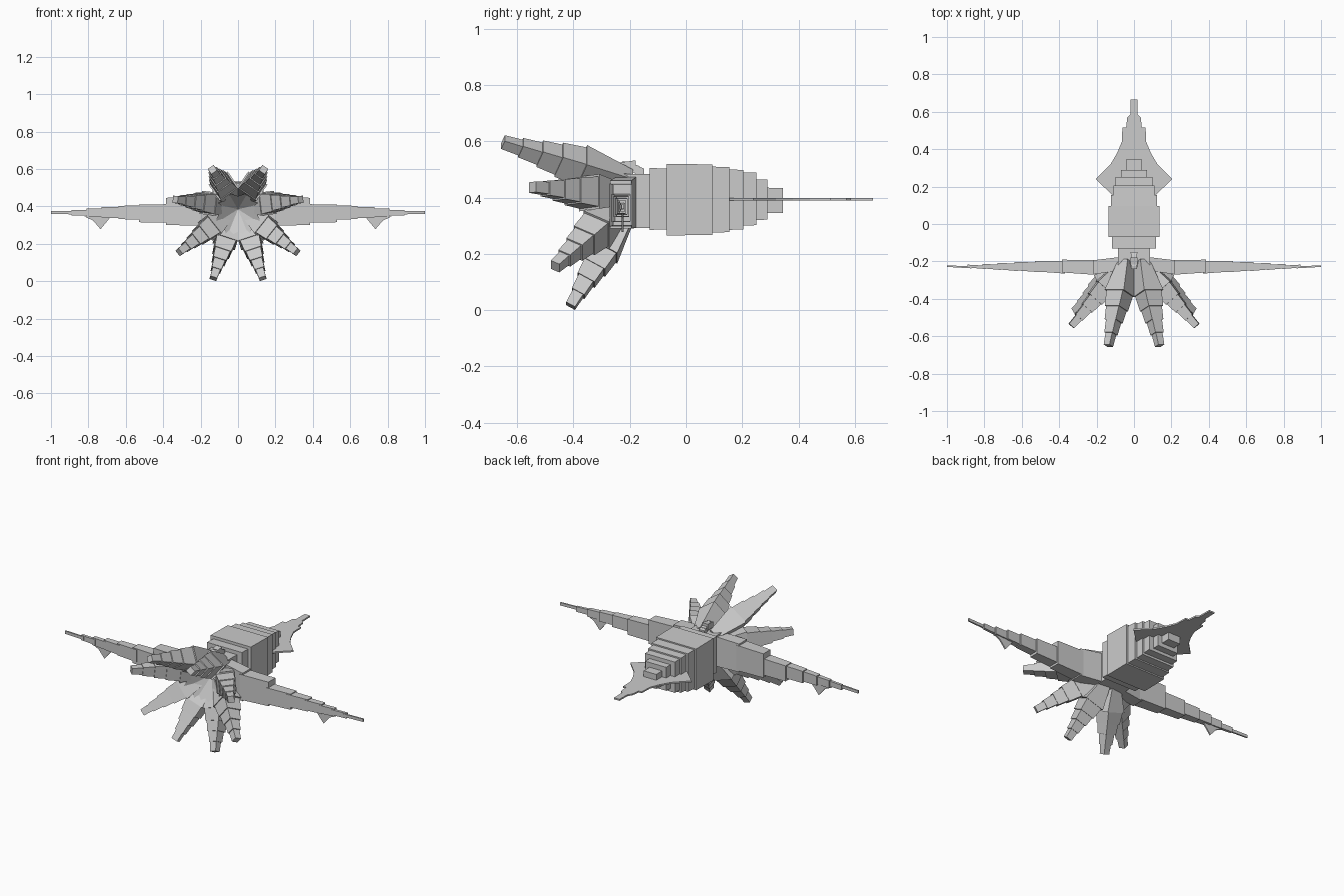
import bpy, bmesh
from mathutils import Vector, Matrix

if "Cube" in bpy.data.objects:
    bpy.data.objects.remove(bpy.data.objects["Cube"], do_unlink=True)

grey = bpy.data.materials.new("plain_grey")
grey.use_nodes = True
grey.diffuse_color = (0.6, 0.6, 0.6, 1)
grey.node_tree.nodes["Principled BSDF"].inputs["Base Color"].default_value = (0.6, 0.6, 0.6, 1)


def finish(name, bm):
    bmesh.ops.recalc_face_normals(bm, faces=bm.faces[:])
    mesh = bpy.data.meshes.new(name)
    bm.to_mesh(mesh)
    bm.free()
    mesh.materials.append(grey)
    ob = bpy.data.objects.new(name, mesh)
    bpy.context.collection.objects.link(ob)
    return ob


def frustum(bm, a, b, side, up, size_a, size_b):
    """Tapered block from a to b; sizes are (side, up) half extents."""
    rings = []
    for p, (w, h) in ((a, size_a), (b, size_b)):
        rings.append([bm.verts.new(p + side * (w * i) + up * (h * j))
                      for i, j in ((-1, -1), (1, -1), (1, 1), (-1, 1))])
    r, s = rings
    bm.faces.new(r)
    bm.faces.new(s[::-1])
    for k in range(4):
        n = (k + 1) % 4
        bm.faces.new((r[k], s[k], s[n], r[n]))


def plate(name, outline, to_point, offset):
    """Thin flat piece from a 2D outline."""
    bm = bmesh.new()
    face = bm.faces.new([bm.verts.new(to_point(*p)) for p in outline])
    ext = bmesh.ops.extrude_face_region(bm, geom=[face])
    bmesh.ops.translate(bm, vec=offset,
                        verts=[v for v in ext["geom"] if isinstance(v, bmesh.types.BMVert)])
    return finish(name, bm)


X, Y, Z = Vector((1, 0, 0)), Vector((0, 1, 0)), Vector((0, 0, 1))

# Stepped body: y start, y end, half width, bottom z, top z
body = [(-0.24, -0.12, 0.085, 0.29, 0.485), (-0.13, -0.065, 0.117, 0.285, 0.505),
        (-0.07, 0.095, 0.135, 0.265, 0.52), (0.09, 0.155, 0.122, 0.275, 0.51),
        (0.15, 0.205, 0.11, 0.285, 0.50), (0.2, 0.25, 0.10, 0.30, 0.49),
        (0.24, 0.29, 0.07, 0.32, 0.465), (0.28, 0.345, 0.042, 0.345, 0.435)]
bm = bmesh.new()
for y0, y1, w, z0, z1 in body:
    mid, h = (z0 + z1) / 2, (z1 - z0) / 2
    frustum(bm, Vector((0, y0, mid)), Vector((0, y1, mid)), X, Z, (w, h), (w, h * 0.98))
finish("body", bm)

# Flat tail fin
half = [(0.11, 0.15), (0.205, 0.24), (0.125, 0.32), (0.09, 0.38), (0.065, 0.44), (0.062, 0.515),
        (0.042, 0.515), (0.036, 0.57), (0.02, 0.585), (0.018, 0.665)]
plate("tail_fin", half + [(-x, y) for x, y in reversed(half)],
      lambda x, y: Vector((x, y, 0.39)), Z * 0.009)

# Small crest on top of the head
bm = bmesh.new()
for a, b, s in (((0, -0.15, 0.485), (0, -0.2, 0.51), 0.018),
                ((0, -0.18, 0.512), (0, -0.24, 0.508), 0.02),
                ((0, -0.165, 0.5), (0, -0.225, 0.52), 0.012)):
    frustum(bm, Vector(a), Vector(b), X, Z, (s, s), (s * 0.8, s * 0.8))
finish("head_crest", bm)

# Long side arms: x start, x end, y half, bottom z, top z
wing = [(0.2, 0.385, 0.04, 0.297, 0.45), (0.37, 0.53, 0.033, 0.313, 0.412),
        (0.5, 0.64, 0.026, 0.33, 0.405), (0.62, 0.73, 0.02, 0.338, 0.398),
        (0.71, 0.81, 0.014, 0.342, 0.39), (0.79, 0.89, 0.009, 0.35, 0.382),
        (0.87, 1.0, 0.005, 0.358, 0.376)]

# Front arms: root, tip
arms = {"upper": ((0.04, -0.2, 0.455), (0.137, -0.65, 0.597)),
        "upper_side": ((0.05, -0.22, 0.405), (0.335, -0.545, 0.437)),
        "lower_side": ((0.05, -0.23, 0.365), (0.315, -0.465, 0.155)),
        "lower": ((0.03, -0.22, 0.33), (0.132, -0.41, 0.015))}
# Fraction start, fraction end, half width at the base
steps = [(0.36, 0.56, 0.054), (0.54, 0.71, 0.042), (0.69, 0.86, 0.031), (0.84, 1.0, 0.022)]

rim = []
for sign, label in ((1, "left"), (-1, "right")):
    bm = bmesh.new()
    frustum(bm, Vector((sign * 0.06, -0.21, 0.385)), Vector((sign * 0.22, -0.232, 0.375)),
            Y, Z, (0.035, 0.09), (0.038, 0.085))
    for x0, x1, t, z0, z1 in wing:
        mid, h = (z0 + z1) / 2, (z1 - z0) / 2
        frustum(bm, Vector((sign * x0, -0.232, mid)), Vector((sign * x1, -0.225, mid)),
                Y, Z, (t, h), (t * 0.85, h * 0.95))
    finish(label + "_long_arm", bm)
    plate(label + "_arm_fin", [(0.68, 0.345), (0.735, 0.278), (0.775, 0.325), (0.82, 0.345)],
          lambda x, z: Vector((sign * x, -0.23, z)), Y * 0.008)

    side_rim = []
    for name, (root, tip) in arms.items():
        root = Vector((root[0] * sign, *root[1:]))
        tip = Vector((tip[0] * sign, *tip[1:]))
        d = (tip - root).normalized()
        side = d.cross(-Y).normalized()
        up = side.cross(d)
        if up.y > 0:
            up = -up
        bm = bmesh.new()
        frustum(bm, root, root.lerp(tip, 0.38), side, up, (0.03, 0.035), (0.062, 0.055))
        for f0, f1, w in steps:
            frustum(bm, root.lerp(tip, f0), root.lerp(tip, f1), side, up,
                    (w, w * 0.95), (w * 0.86, w * 0.82))
        finish(label + "_" + name + "_arm", bm)
        side_rim.append(root.lerp(tip, 0.37) + up * 0.045)
    rim += side_rim if sign == 1 else side_rim[::-1]

# Hollow web joining the arm roots, with points at the arms and dips between
bm = bmesh.new()
apex = Vector((0, -0.25, 0.385))
ring = []
for i, p in enumerate(rim):
    ring += [p, apex.lerp((p + rim[(i + 1) % len(rim)]) / 2, 0.8)]
front = [bm.verts.new(p) for p in ring]
back = [bm.verts.new(Vector((p.x * 0.5, -0.2, 0.385 + (p.z - 0.385) * 0.5))) for p in ring]
centre, rear = bm.verts.new(apex), bm.verts.new((0, -0.19, 0.385))
for k in range(len(ring)):
    n = (k + 1) % len(ring)
    bm.faces.new((centre, front[k], front[n]))
    bm.faces.new((front[k], back[k], back[n], front[n]))
    bm.faces.new((rear, back[n], back[k]))
finish("arm_web", bm)
